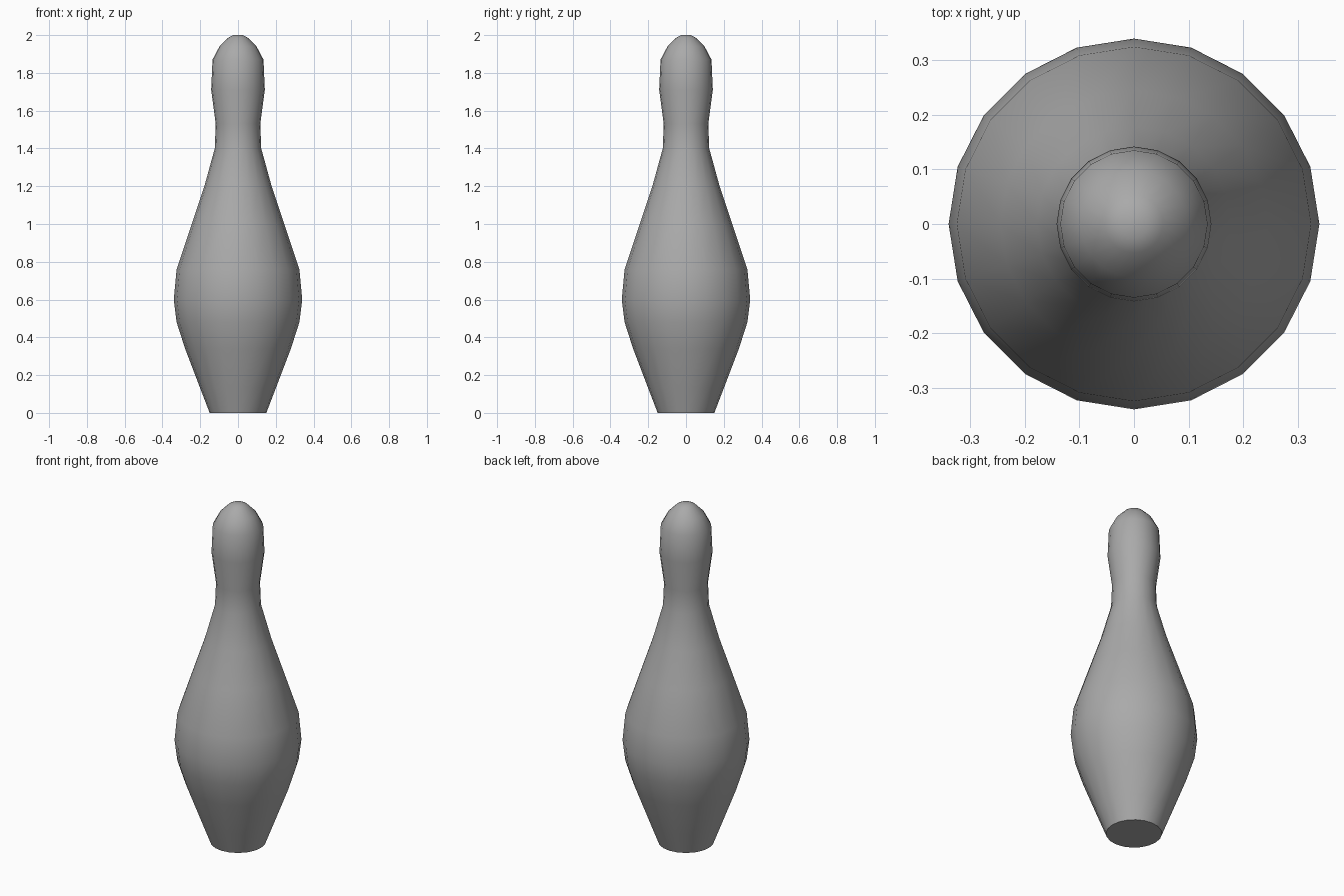
import bpy
import bmesh
import math

cube = bpy.data.objects.get("Cube")
if cube:
    bpy.data.objects.remove(cube, do_unlink=True)

SIDES = 20

# Single grey finish
grey = bpy.data.materials.new("mid_grey")
grey.use_nodes = True
colour = (0.4, 0.4, 0.4, 1)
grey.diffuse_color = colour
grey.node_tree.nodes["Principled BSDF"].inputs["Base Color"].default_value = colour

# Pin outline from base to crown: (radius, height)
profile = [
    (0.15, 0), (0.2, 0.13), (0.28, 0.34), (0.325, 0.48), (0.34, 0.6),
    (0.325, 0.76), (0.245, 1), (0.178, 1.2), (0.123, 1.4), (0.118, 1.53),
    (0.142, 1.71), (0.135, 1.87), (0.098, 1.94), (0.053, 1.985), (0.026, 2),
]

# Lathe the outline into rings of quads, capped at both ends
bm = bmesh.new()
rings = []
for radius, height in profile:
    angles = [math.tau * i / SIDES for i in range(SIDES)]
    rings.append([bm.verts.new((radius * math.cos(a), radius * math.sin(a), height))
                  for a in angles])
for low, high in zip(rings, rings[1:]):
    for i in range(SIDES):
        j = (i + 1) % SIDES
        bm.faces.new((low[i], low[j], high[j], high[i]))
bm.faces.new(rings[0][::-1])
bm.faces.new(rings[-1])

mesh = bpy.data.meshes.new("pin_body")
bm.to_mesh(mesh)
bm.free()
mesh.materials.append(grey)
pin = bpy.data.objects.new("pin_body", mesh)
bpy.context.collection.objects.link(pin)

# Smooth sides, crisp base rim
bpy.context.view_layer.objects.active = pin
pin.select_set(True)
bpy.ops.object.shade_smooth_by_angle(angle=math.radians(40))
